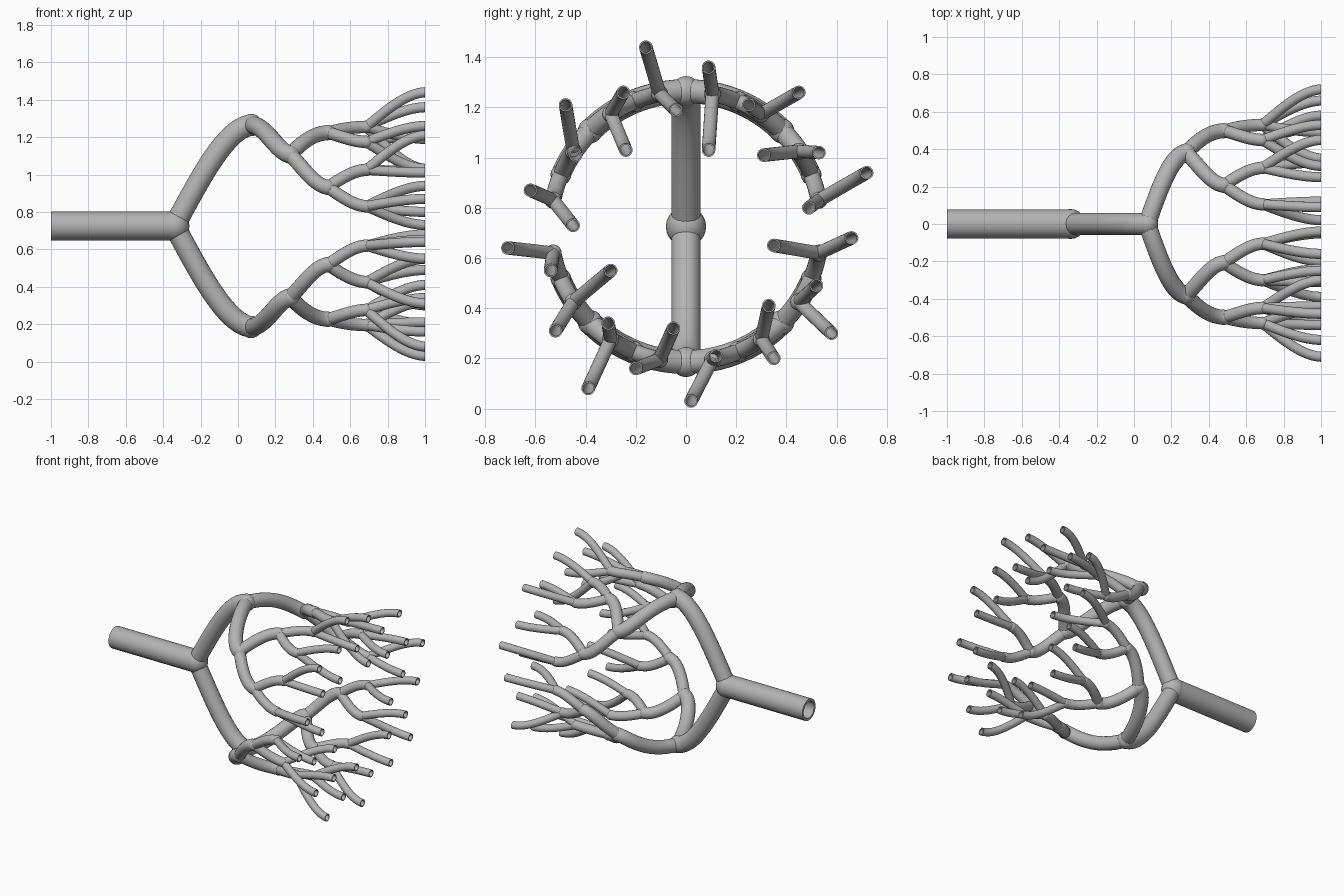
import bpy
import bmesh
from math import cos, sin, pi, radians
from mathutils import Vector, Matrix

if "Cube" in bpy.data.objects:
    bpy.data.objects.remove(bpy.data.objects["Cube"])

# One grey material for the whole model
grey = bpy.data.materials.new("warm_grey")
grey.use_nodes = True
colour = (0.45, 0.45, 0.45, 1)
grey.diffuse_color = colour
grey.node_tree.nodes["Principled BSDF"].inputs["Base Color"].default_value = colour

SIDES = 20
STEPS = 14
RING = 0.54            # radius of the cylinder the branches spread over
MID = 0.725            # height of the trunk axis
NODE_X = [-0.34, 0.07, 0.28, 0.48, 0.685]
RADII = [0.078, 0.058, 0.048, 0.04, 0.033, 0.027]
NAMES = ["trunk", "main_branches", "side_branches",
         "small_branches", "fine_branches", "end_twigs"]
levels = [bmesh.new() for _ in NAMES]

# Twig ends (y, z) in pairs, going round the cylinder from its left side
TIPS = [
    ((.72, .94), (.49, .80)), ((.31, 1.01), (.53, 1.02)),
    ((.25, 1.21), (.45, 1.26)), ((.09, 1.36), (.09, 1.03)),
    ((-.16, 1.44), (-.04, 1.19)), ((-.25, 1.26), (-.24, 1.03)),
    ((-.48, 1.21), (-.44, 1.01)), ((-.62, .87), (-.45, .73)),
    ((-.71, .64), (-.54, .55)), ((-.30, .55), (-.52, .31)),
    ((-.31, .34), (-.39, .08)), ((-.05, .32), (-.20, .16)),
    ((.02, .03), (.12, .21)), ((.33, .41), (.35, .20)),
    ((.52, .49), (.58, .30)), ((.66, .68), (.35, .65)),
]


def ease(t, start=1.4, end=0.1):
    """Quick start, gentle finish, from 0 to 1."""
    return (t**3 - 2 * t**2 + t) * start + (3 - 2 * t) * t * t + (t**3 - t**2) * end


def polar(x, r, a):
    return Vector((x, r * cos(a), MID + r * sin(a)))


def tube(bm, path, radius, hollow=False):
    """Sweep a circle along a path; hollow tubes get a bore and rim at the end."""
    last = len(path) - 1
    tangents = [(path[min(i + 1, last)] - path[max(i - 1, 0)]).normalized()
                for i in range(last + 1)]
    if hollow:
        tangents[-1] = Vector((1 if path[-1].x > 0 else -1, 0, 0))
    side = tangents[0].orthogonal().normalized()
    frames = []
    for i, (p, t) in enumerate(zip(path, tangents)):
        if i:
            side = tangents[i - 1].rotation_difference(t) @ side
        frames.append((p, t, side.copy()))
    sections = [(f, radius) for f in frames]
    if hollow:
        sections += [(f, radius * 0.78) for f in reversed(frames)]
    rings = []
    for (p, t, s), r in sections:
        rings.append([bm.verts.new(p + Matrix.Rotation(2 * pi * j / SIDES, 3, t) @ s * r)
                      for j in range(SIDES)])
    for a, b in zip(rings, rings[1:]):
        for j in range(SIDES):
            k = (j + 1) % SIDES
            bm.faces.new((a[j], a[k], b[k], b[j]))


def joint(bm, centre, radius):
    """Ball that rounds off a fork."""
    bmesh.ops.create_uvsphere(bm, u_segments=SIDES, v_segments=12, radius=radius,
                              matrix=Matrix.Translation(centre))


def grow(level, x, r, a):
    """Fork at a node on the cylinder and carry on to the twig ends."""
    centre = polar(x, r, a)
    joint(levels[level], centre, RADII[level] * 1.03)
    ts = [i / STEPS for i in range(STEPS + 1)]
    bm = levels[level + 1]
    if level == 4:
        slot = round((a % (2 * pi)) / (pi / 8) - 0.5)
        for y, z in TIPS[slot]:
            tip = Vector((1, y, z))
            path = []
            for t in ts:
                p = centre.lerp(tip, ease(t))
                p.x = centre.x + (1 - centre.x) * t
                path.append(p)
            tube(bm, path, RADII[5], hollow=True)
        return
    nx = NODE_X[level + 1]
    for sign in (1, -1):
        na = sign * pi / 2 if level == 0 else a + sign * pi / 2 ** (level + 1)
        a0 = na if level == 0 else a
        path = [polar(x + (nx - x) * t, r + (RING - r) * ease(t),
                      a0 + (na - a0) * ease(t)) for t in ts]
        tube(bm, path, RADII[level + 1])
        grow(level + 1, nx, RING, na)


# Trunk, open at its free end
tube(levels[0], [polar(NODE_X[0], 0, 0), polar(-0.7, 0, 0), polar(-1, 0, 0)],
     RADII[0], hollow=True)
grow(0, NODE_X[0], 0, 0)

# One object for each generation of branches
for name, bm in zip(NAMES, levels):
    bmesh.ops.recalc_face_normals(bm, faces=bm.faces)
    mesh = bpy.data.meshes.new(name)
    bm.to_mesh(mesh)
    bm.free()
    mesh.materials.append(grey)
    obj = bpy.data.objects.new(name, mesh)
    bpy.context.collection.objects.link(obj)
    bpy.ops.object.select_all(action="DESELECT")
    obj.select_set(True)
    bpy.context.view_layer.objects.active = obj
    bpy.ops.object.shade_smooth_by_angle(angle=radians(40))
